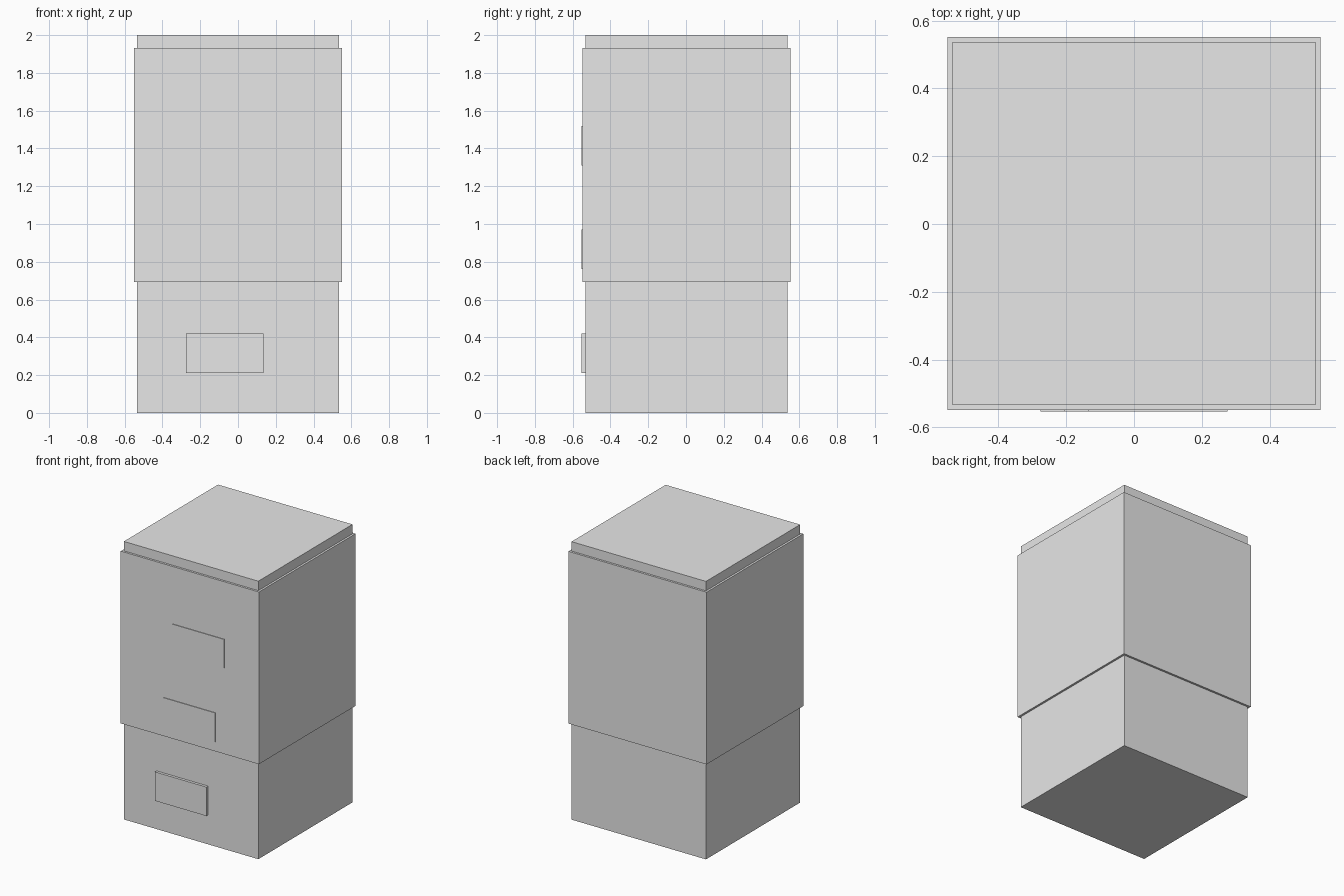
import bpy

cube = bpy.data.objects.get("Cube")
if cube:
    bpy.data.objects.remove(cube, do_unlink=True)

# Single plain grey for the whole model
grey = bpy.data.materials.new("light_grey")
grey.use_nodes = True
colour = (0.8, 0.8, 0.8, 1)
grey.diffuse_color = colour
grey.node_tree.nodes["Principled BSDF"].inputs["Base Color"].default_value = colour


def box(name, low, high):
    """Add a flat-sided box between two corners."""
    centre = [(a + b) / 2 for a, b in zip(low, high)]
    bpy.ops.mesh.primitive_cube_add(size=1, location=centre)
    part = bpy.context.object
    part.name = name
    part.scale = [b - a for a, b in zip(low, high)]
    bpy.ops.object.transform_apply(location=False, rotation=False, scale=True)
    part.data.materials.append(grey)
    return part


SHIFT = 0.002       # the body sits slightly back to make room for the plates
CORE = 0.535        # half width of the inner body
SLEEVE = 0.55       # half width of the outer sleeve
FRONT = -0.5525     # front of the plates

# Inner body, full height
box("body", (-CORE, SHIFT - CORE, 0), (CORE, SHIFT + CORE, 2))

# Wider sleeve around the upper body
box("sleeve", (-SLEEVE, SHIFT - SLEEVE, 0.693), (SLEEVE, SHIFT + SLEEVE, 1.932))

# Three front plates, stepping to the model's left as they rise
for name, x, z in (("lower_plate", -0.07, 0.315),
                   ("middle_plate", 0, 0.867),
                   ("upper_plate", 0.07, 1.415)):
    box(name, (x - 0.205, FRONT, z - 0.104), (x + 0.205, SHIFT - CORE + 0.01, z + 0.104))
